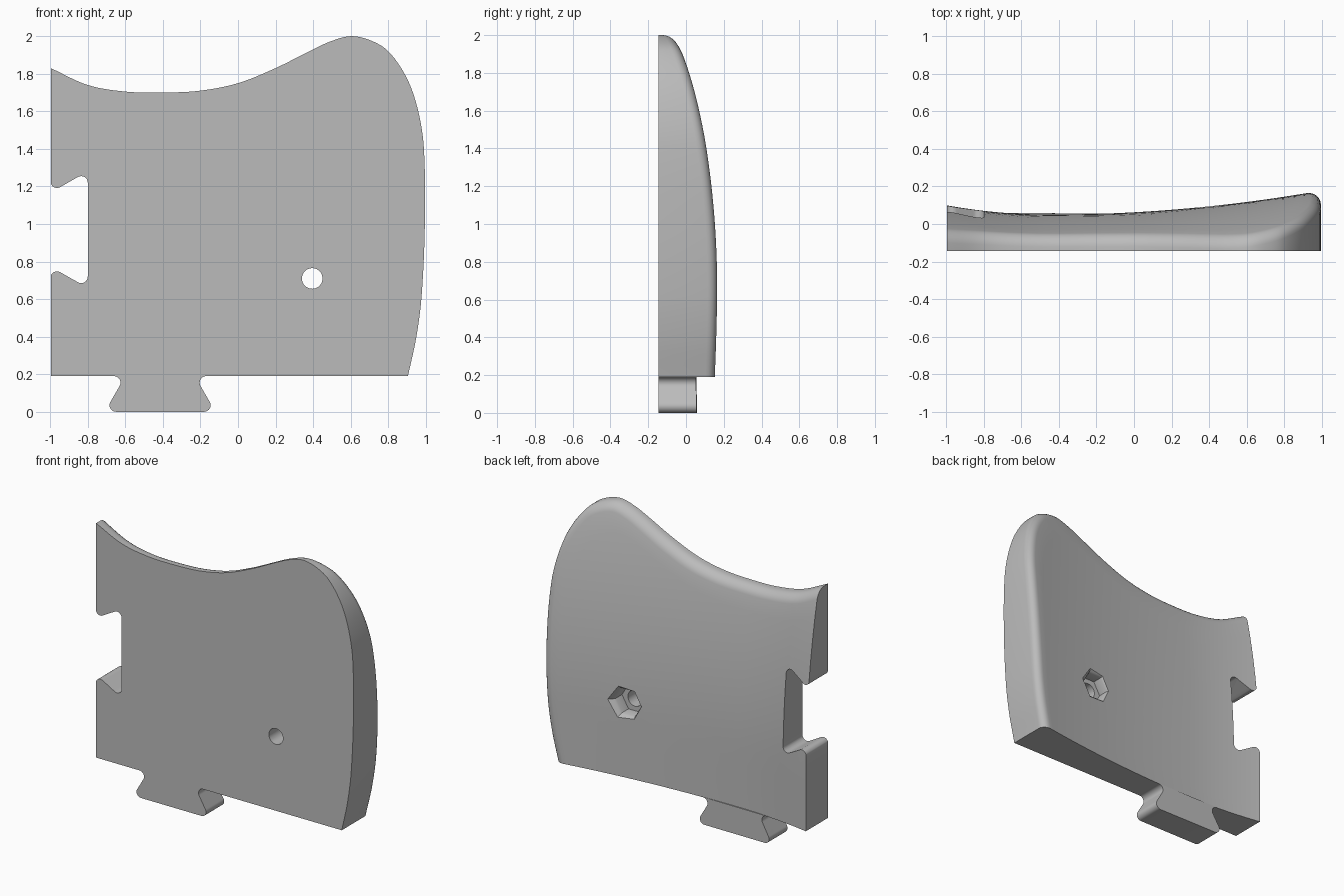
import bpy, bmesh, math
from mathutils import Vector, geometry

if "Cube" in bpy.data.objects:
    bpy.data.objects.remove(bpy.data.objects["Cube"], do_unlink=True)

FRONT = -0.145   # flat front plane
LEFT, BASE = -0.997, 0.19
ROUND = 0.06     # rounding of the free back edge

grey = bpy.data.materials.new("plain grey")
grey.use_nodes = True
grey.diffuse_color = (0.5, 0.5, 0.5, 1)
grey.node_tree.nodes["Principled BSDF"].inputs["Base Color"].default_value = (0.5, 0.5, 0.5, 1)


def back(x, z):
    """Depth of the curved back surface."""
    u = x + 0.45
    across = (0.165 if u < 0 else 0.061) * u * u
    return 0.05 + across - 0.092 * max(0, z - 0.6) ** 2


def make_object(name, bm):
    bmesh.ops.recalc_face_normals(bm, faces=bm.faces)
    mesh = bpy.data.meshes.new(name)
    bm.to_mesh(mesh)
    bm.free()
    mesh.materials.append(grey)
    obj = bpy.data.objects.new(name, mesh)
    bpy.context.collection.objects.link(obj)
    return obj


def loft(name, rings):
    """Closed solid through rings of equal point count."""
    bm = bmesh.new()
    loops = [[bm.verts.new(p) for p in ring] for ring in rings]
    n = len(loops[0])
    for a, b in zip(loops, loops[1:]):
        for i in range(n):
            j = (i + 1) % n
            bm.faces.new((a[i], a[j], b[j], b[i]))
    bm.faces.new(loops[0])
    bm.faces.new(loops[-1])
    return make_object(name, bm)


def rounded(corners, steps=8):
    """Outline with filleted corners given as (x, z, radius)."""
    out = []
    for i, (x, z, r) in enumerate(corners):
        p = Vector((x, z))
        if not r:
            out.append(p)
            continue
        a = (Vector(corners[i - 1][:2]) - p).normalized()
        b = (Vector(corners[(i + 1) % len(corners)][:2]) - p).normalized()
        half = a.angle(b) / 2
        centre = p + (a + b).normalized() * r / math.sin(half)
        start = p + a * r / math.tan(half) - centre
        end = p + b * r / math.tan(half) - centre
        for k in range(steps + 1):
            out.append(centre + start.slerp(end, k / steps).normalized() * r)
    return out


def ngon_ring(x, z, y, r, n):
    return [(x + r * math.cos(math.tau * i / n), y, z + r * math.sin(math.tau * i / n))
            for i in range(n)]


def smooth_curve(points, steps=7):
    pts = [Vector(p) for p in points]
    ext = [2 * pts[0] - pts[1]] + pts + [2 * pts[-1] - pts[-2]]
    out = []
    for p0, p1, p2, p3 in zip(ext, ext[1:], ext[2:], ext[3:]):
        length = (p2 - p1).length
        t1, t2 = (p2 - p0).normalized(), (p3 - p1).normalized()
        seg = geometry.interpolate_bezier(p1, p1 + t1 * length / 3,
                                          p2 - t2 * length / 3, p2, steps + 1)
        out += [Vector(v[:2]) for v in seg[:-1]]
    return out + [pts[-1]]


# Free edge: along the wavy top and down the bowed side
edge = smooth_curve([(LEFT, 1.83), (-0.8, 1.74), (-0.6, 1.705), (-0.4, 1.7), (-0.2, 1.71),
                     (0, 1.75), (0.2, 1.83), (0.4, 1.93), (0.5, 1.975), (0.6, 2.0),
                     (0.7, 1.98), (0.8, 1.92), (0.9, 1.775), (0.96, 1.6), (0.99, 1.4),
                     (0.995, 1.0), (0.978, 0.62), (0.95, 0.4), (0.905, BASE)])
edge_z = max(p.y for p in edge)
for p in edge:
    p.y = min(p.y, 2.0) if edge_z > 2 else p.y

# Panel: rows run from the free edge to the base line
ROUND_ROWS, FLAT_ROWS = 7, 14
last = len(edge) - 1
bm = bmesh.new()
back_grid, front_grid = [], []
for i, p in enumerate(edge):
    t = i / last
    target = Vector((LEFT + 1.5 * t, BASE))
    tangent = (edge[min(i + 1, last)] - edge[max(i - 1, 0)]).normalized()
    inward = Vector((tangent.y, -tangent.x))
    span = (target - p).length
    way = (target - p).normalized()
    lean = max(0.5, way.dot(inward))
    samples = []
    for k in range(ROUND_ROWS):
        a = math.pi / 2 * k / (ROUND_ROWS - 1)
        samples.append((ROUND * (1 - math.cos(a)) / lean, ROUND * (1 - math.sin(a))))
    first = samples[-1][0]
    samples += [(first + (span - first) * k / FLAT_ROWS, 0) for k in range(1, FLAT_ROWS + 1)]
    b_row, f_row = [], []
    for dist, drop in samples:
        q = p + way * dist
        b_row.append(bm.verts.new((q.x, back(q.x, q.y) - drop, q.y)))
        f_row.append(bm.verts.new((q.x, FRONT, q.y)))
    back_grid.append(b_row)
    front_grid.append(f_row)
for grid in (back_grid, front_grid):
    for r0, r1 in zip(grid, grid[1:]):
        for k in range(len(r0) - 1):
            bm.faces.new((r0[k], r0[k + 1], r1[k + 1], r1[k]))


def border(grid):
    return ([r[0] for r in grid] + grid[-1][1:] + [r[-1] for r in grid[-2::-1]]
            + grid[0][-2:0:-1])


rim_b, rim_f = border(back_grid), border(front_grid)
for i in range(len(rim_b)):
    bm.faces.new((rim_b[i - 1], rim_b[i], rim_f[i], rim_f[i - 1]))
panel = make_object("panel", bm)

# Cutters: dovetail socket, bolt hole, flared nut recess
R = 0.035
out_x = LEFT - 0.002
socket = rounded([(-1.1, 1.4, 0), (out_x, 1.4, 0), (out_x, 1.167, R), (-0.8, 1.28, R),
                  (-0.8, 0.66, R), (out_x, 0.773, R), (out_x, 0.5, 0), (-1.1, 0.5, 0)])
HX, HZ = 0.395, 0.71
cutters = [
    loft("socket_cutter", [[(p.x, y, p.y) for p in socket] for y in (-0.3, 0.3)]),
    loft("bolt_cutter", [ngon_ring(HX, HZ, y, 0.055, 32) for y in (-0.3, 0.3)]),
    loft("nut_cutter", [ngon_ring(HX, HZ, y, r, 6)
                        for y, r in ((0, 0.1), (0.068, 0.1), (0.083, 0.108), (0.12, 0.15))]),
]
bpy.context.view_layer.objects.active = panel
for cutter in cutters:
    cutter.hide_render = True
    mod = panel.modifiers.new(cutter.name, "BOOLEAN")
    mod.operation, mod.solver, mod.object = "DIFFERENCE", "EXACT", cutter
    bpy.ops.object.modifier_apply(modifier=mod.name)
    bpy.data.objects.remove(cutter, do_unlink=True)

# Dovetail tab under the base, following the back surface
top = BASE + 0.002
tab_line = rounded([(-0.68, top, 0), (-0.68, BASE, 0), (-0.6, BASE, R), (-0.71, 0, R),
                    (-0.12, 0, R), (-0.23, BASE, R), (-0.15, BASE, 0), (-0.15, top, 0)])
tab = loft("dovetail_tab", [[(p.x, FRONT, p.y) for p in tab_line],
                            [(p.x, back(p.x, p.y), p.y) for p in tab_line]])

for obj in (panel, tab):
    bpy.ops.object.select_all(action="DESELECT")
    obj.select_set(True)
    bpy.context.view_layer.objects.active = obj
    bpy.ops.object.shade_smooth_by_angle(angle=math.radians(35))
